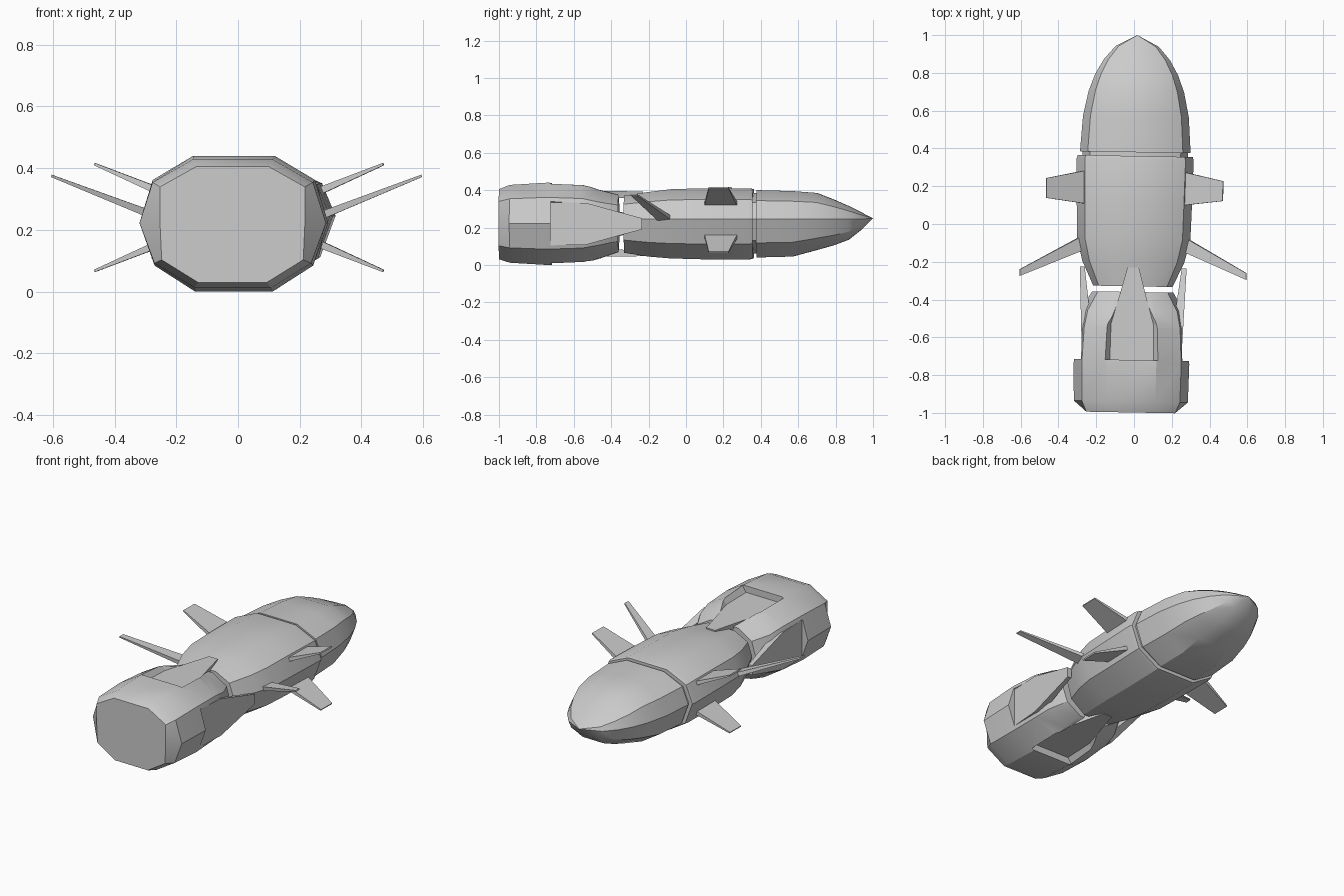
import bpy, bmesh
from math import cos, sin, pi
from mathutils import Vector, Matrix

if "Cube" in bpy.data.objects:
    bpy.data.objects.remove(bpy.data.objects["Cube"])

YAW = Matrix.Rotation(-0.018, 4, 'Z')   # whole craft is turned very slightly
CZ = 0.22


def finish(bm, name, smooth=True):
    bmesh.ops.recalc_face_normals(bm, faces=bm.faces[:])
    bm.transform(YAW)
    me = bpy.data.meshes.new(name)
    bm.to_mesh(me)
    bm.free()
    ob = bpy.data.objects.new(name, me)
    bpy.context.collection.objects.link(ob)
    if smooth:
        bpy.ops.object.select_all(action='DESELECT')
        ob.select_set(True)
        bpy.context.view_layer.objects.active = ob
        bpy.ops.object.shade_smooth_by_angle(angle=0.52)
    return ob


def section(y, w, top, bot, ridge, side=1.0):
    """Ten-sided hull section with a ridge along each side."""
    up, dn = top - ridge, ridge - bot
    half = [(.43 * w, top), (.86 * w, ridge + .64 * up), (side * w, ridge),
            (.84 * w, ridge - .62 * dn), (.41 * w, bot)]
    return [Vector((x, y, z)) for x, z in half] + \
           [Vector((-x, y, z)) for x, z in reversed(half)]


def loft(name, rings, ridge, tip=None):
    bm = bmesh.new()
    loops = [[bm.verts.new(p) for p in section(r[0], r[1], r[2], r[3], ridge, *r[4:])]
             for r in rings]
    n = len(loops[0])
    for a, b in zip(loops, loops[1:]):
        for i in range(n):
            bm.faces.new((a[i], a[(i + 1) % n], b[(i + 1) % n], b[i]))
    bm.faces.new(loops[0])
    if tip:
        t = bm.verts.new(tip)
        for i in range(n):
            bm.faces.new((loops[-1][i], loops[-1][(i + 1) % n], t))
    else:
        bm.faces.new(loops[-1])
    return finish(bm, name)


def bridge(name, a, b, smooth=False):
    """Solid between two matching outlines."""
    bm = bmesh.new()
    a = [bm.verts.new(p) for p in a]
    b = [bm.verts.new(p) for p in b]
    n = len(a)
    bm.faces.new(a)
    bm.faces.new(b)
    for i in range(n):
        bm.faces.new((a[i], a[(i + 1) % n], b[(i + 1) % n], b[i]))
    return finish(bm, name, smooth)


# Hull, collar and nose
loft("main_body", [(-.33, .21, .37, .065), (-.20, .27, .39, .045), (-.08, .30, .405, .035),
                   (.10, .305, .41, .03), (.34, .31, .41, .03), (.36, .305, .405, .035)], .245)
loft("neck_collar", [(.34, .28, .385, .06), (.39, .28, .385, .06)], .245)
loft("nose", [(.38, .293, .40, .04), (.57, .28, .395, .045), (.70, .253, .385, .08),
              (.79, .22, .35, .105), (.87, .175, .315, .135), (.94, .115, .28, .19)],
     .245, (0, 1, .25))

# Engine block
engine = loft("engine", [(-.998, .273, .405, .03, .86), (-.94, .302, .428, .012),
                         (-.74, .306, .44, 0), (-.55, .295, .43, .01),
                         (-.46, .275, .40, .035), (-.36, .215, .375, .07)], .222)


# Four recesses in the engine, each with a forward-pointing prong
def outline(pts, a, r_of_y, scale=1.0):
    loop = [(w * scale, y) for y, w in pts] + [(-w * scale, y) for y, w in reversed(pts)]
    return [Vector((u * cos(a) + r_of_y(y) * sin(a), y, CZ - u * sin(a) + r_of_y(y) * cos(a)))
            for u, y in loop]


shape = [(-.23, .03), (-.36, .065), (-.53, .112), (-.72, .115)]
for k, label in enumerate(("top", "right", "bottom", "left")):
    a = k * pi / 2
    front, back = (.282, .262) if k % 2 else (.172, .178)

    def floor(y, f=front, b=back):
        return b + (f - b) * (y + .72) / .49

    cutter = bridge("recess_cutter", outline(shape, a, floor),
                    outline(shape, a, lambda y: floor(y) + .1, 1.6))
    cutter.hide_render = True
    mod = engine.modifiers.new("recess", 'BOOLEAN')
    mod.object = cutter
    mod.operation = 'DIFFERENCE'
    mod.solver = 'EXACT'
    bpy.context.view_layer.objects.active = engine
    bpy.ops.object.modifier_apply(modifier=mod.name)
    bpy.data.objects.remove(cutter)
    bridge(label + "_prong", outline(shape, a, lambda y: floor(y) + .001),
           outline(shape, a, lambda y: floor(y) - .025 - .09 * min(.49, -.23 - y), .9))


# Fins
def fin(name, root, tip, t_root, t_tip, sx, sz=1):
    """root and tip: (x, y front, y back, z)."""
    d = Vector((tip[0] - root[0], 0, tip[3] - root[3])).normalized()
    n = Vector((-d.z, 0, d.x))
    loops = []
    for (x, y0, y1, z), t in ((root, t_root), (tip, t_tip)):
        pts = [Vector((x, y, z)) + n * s * t / 2
               for y, s in ((y0, 1), (y1, 1), (y1, -1), (y0, -1))]
        loops.append([Vector((p.x * sx, p.y, .24 + (p.z - .24) * sz)) for p in pts])
    bridge(name, *loops)


for sx, side in ((1, "right"), (-1, "left")):
    for sz, level in ((1, "upper"), (-1, "lower")):
        fin(f"{side}_{level}_fin", (.235, .285, .10, .315), (.468, .235, .13, .413),
            .026, .008, sx, sz)
    fin(f"{side}_rear_fin", (.26, -.06, -.14, .242), (.60, -.25, -.285, .375), .026, .008, sx)
